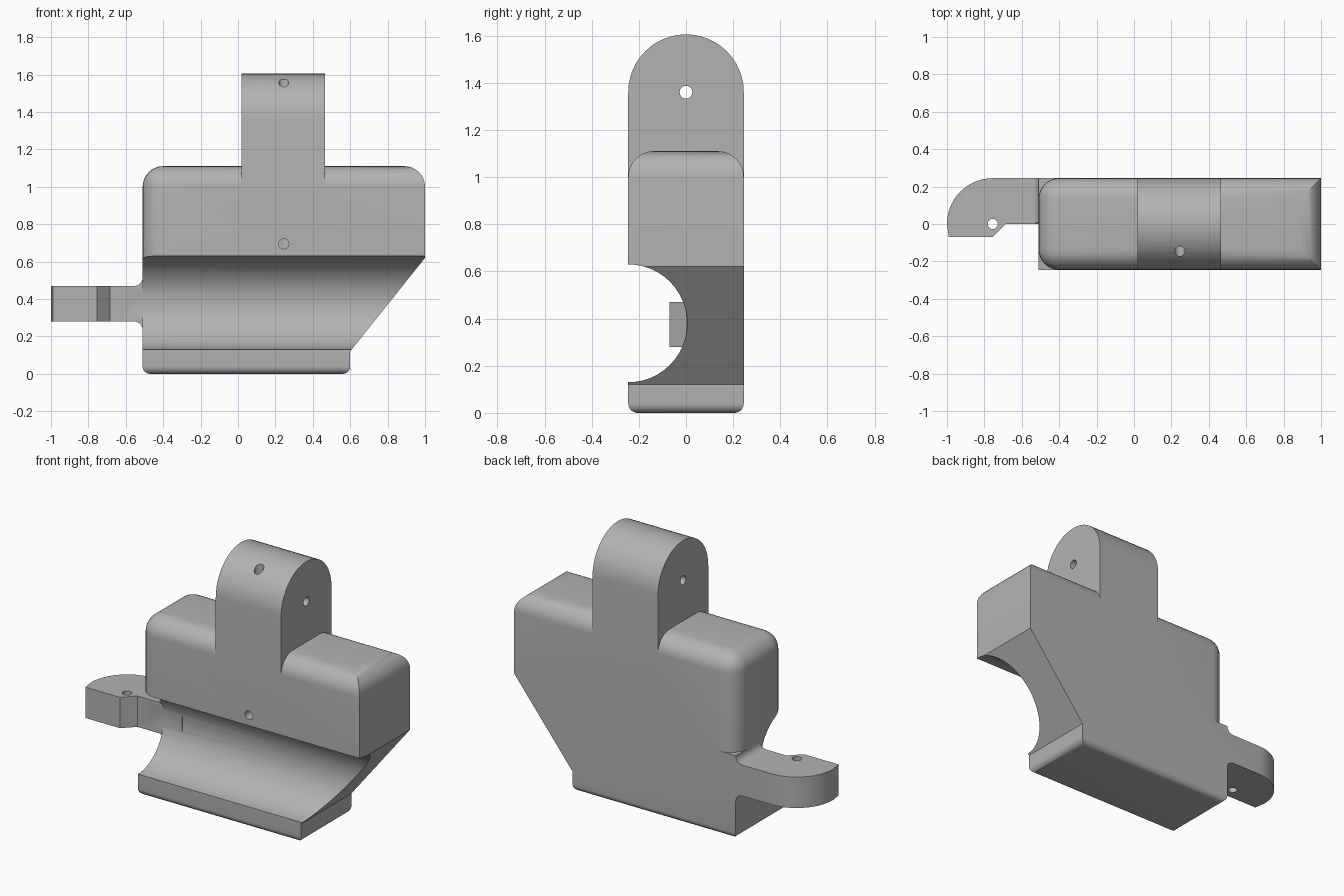
import bpy, bmesh, math
from mathutils import Vector

if "Cube" in bpy.data.objects:
    bpy.data.objects.remove(bpy.data.objects["Cube"])

grey = bpy.data.materials.new("plain grey")
grey.diffuse_color = (0.45, 0.45, 0.45, 1)
grey.use_nodes = True
grey.node_tree.nodes["Principled BSDF"].inputs["Base Color"].default_value = grey.diffuse_color


def prism(name, pts, axis, lo, hi, bevels=()):
    """Extrude a 2D outline along an axis; bevels = (radius, edge test) pairs."""
    place = {"x": lambda a, b, t: (t, a, b),
             "y": lambda a, b, t: (a, t, b),
             "z": lambda a, b, t: (a, b, t)}[axis]
    bm = bmesh.new()
    face = bm.faces.new([bm.verts.new(place(a, b, lo)) for a, b in pts])
    new = bmesh.ops.extrude_face_region(bm, geom=[face])["geom"]
    shift = Vector(place(0, 0, hi - lo))
    bmesh.ops.translate(bm, vec=shift, verts=[v for v in new if isinstance(v, bmesh.types.BMVert)])
    bmesh.ops.recalc_face_normals(bm, faces=bm.faces)
    for radius, test in bevels:
        edges = [e for e in bm.edges if test(e.verts[0].co, e.verts[1].co)]
        bmesh.ops.bevel(bm, geom=edges, offset=radius, segments=8, profile=0.5,
                        affect='EDGES', clamp_overlap=True)
    mesh = bpy.data.meshes.new(name)
    bm.to_mesh(mesh)
    bm.free()
    mesh.materials.append(grey)
    ob = bpy.data.objects.new(name, mesh)
    bpy.context.collection.objects.link(ob)
    return ob


def arc(ca, cb, r, start, end, n):
    return [(ca + r * math.cos(math.radians(start + (end - start) * i / n)),
             cb + r * math.sin(math.radians(start + (end - start) * i / n))) for i in range(n + 1)]


def combine(target, other, op):
    m = target.modifiers.new(op.lower(), 'BOOLEAN')
    m.operation, m.solver, m.object = op, 'EXACT', other
    bpy.context.view_layer.objects.active = target
    bpy.ops.object.modifier_apply(modifier=m.name)
    bpy.data.objects.remove(other)


D = 0.245       # half depth
L = -0.51       # left end of body


def near(u, v):
    return abs(u - v) < 1e-4


# upper block: rounded top rim and rounded left corners
def upper_edge(p, q):
    return (near(p.z, 1.11) and near(q.z, 1.11)) or \
           (near(p.x, L) and near(q.x, L) and near(p.y, q.y))


body = prism("clamp_body", [(L, .38), (.808, .38), (1, .62), (1, 1.11), (L, 1.11)],
             "y", -D, D, [(0.11, upper_edge)])

# lower block with softly rounded base
lower = prism("lower_block", [(L, 0), (.6, 0), (.6, .12), (.808, .38), (L, .38)],
              "y", -D, D, [(0.04, lambda p, q: near(p.z, 0) and near(q.z, 0))])
combine(body, lower, 'UNION')

# round channel along the front
combine(body, prism("channel_cutter", arc(-D, .38, .25, 0, 352.5, 47), "x", -1.2, 1.2), 'DIFFERENCE')

# round-topped lug
lug = prism("top_lug", [(-D, .8), (D, .8)] + arc(0, 1.36, D, 0, 180, 24), "x", .02, .465)
combine(body, lug, 'UNION')

# side tab, with a flared root
tab = prism("side_tab", [(-.38, 0), (-.38, D)] + arc(-.755, 0, D, 90, 180, 14)
            + [(-.99, -.07), (-.755, -.07), (-.685, 0)], "z", .28, .47)
root = prism("tab_root", [(-.38, .235), (L, .235)] + arc(L - .045, .235, .045, 0, 90, 6)
             + arc(L - .045, .515, .045, 270, 360, 6) + [(-.38, .515)], "y", .005, D)
combine(tab, root, 'UNION')
combine(body, tab, 'UNION')

# drilled holes: across the lug, down from the lug, in from the front, through the tab
R = .027
for name, a, b, axis, lo, hi in [("cross_hole", 0, 1.36, "x", -.2, .7),
                                 ("down_hole", .245, -.145, "z", .69, 1.8),
                                 ("front_hole", .245, .695, "y", -.5, -.12),
                                 ("tab_hole", -.755, 0, "z", .1, .6)]:
    combine(body, prism(name, arc(a, b, R, 0, 345, 23), axis, lo, hi), 'DIFFERENCE')

bpy.ops.object.select_all(action='DESELECT')
body.select_set(True)
bpy.context.view_layer.objects.active = body
bpy.ops.object.shade_smooth_by_angle(angle=math.radians(30))
